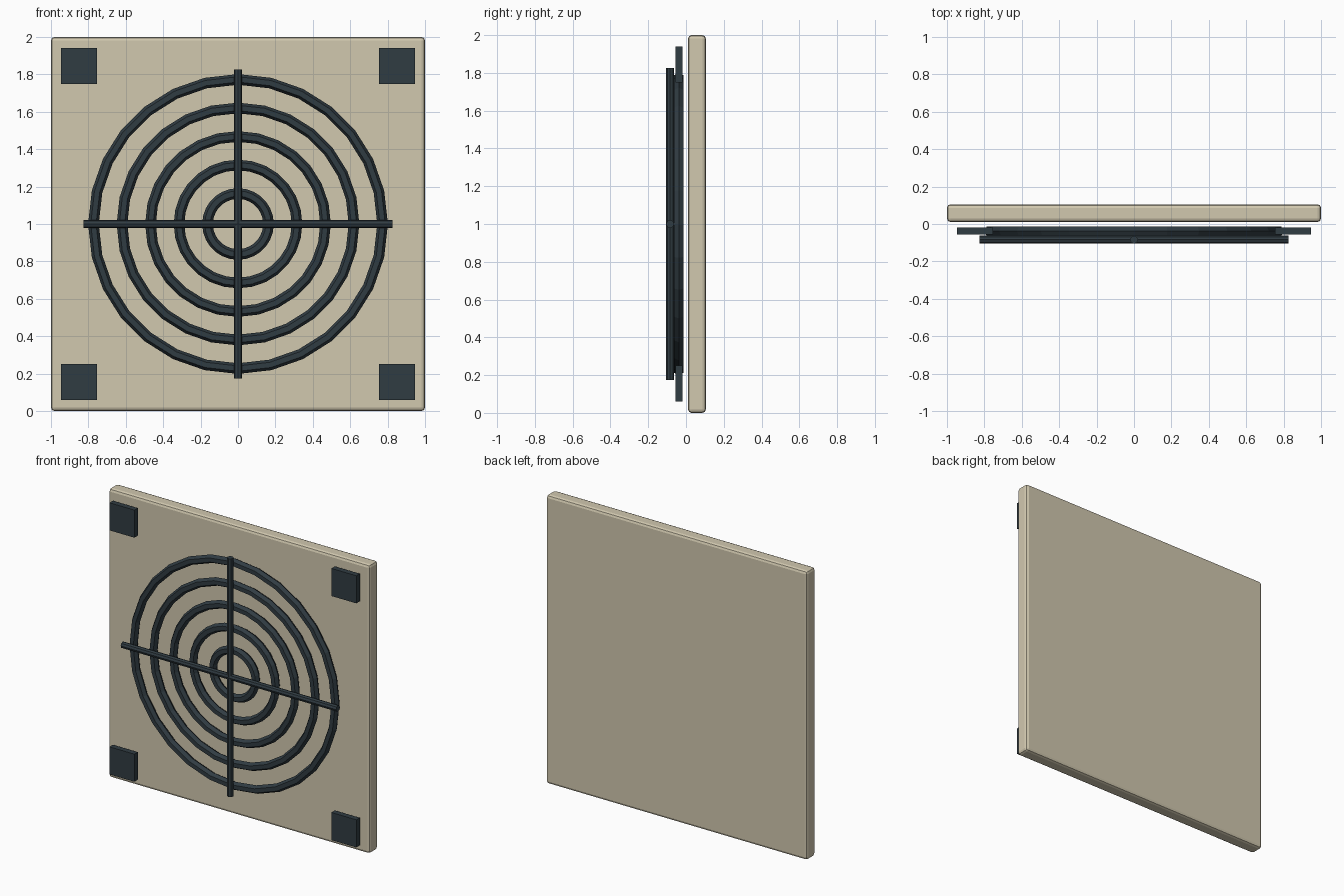
import bpy
from math import pi

if "Cube" in bpy.data.objects:
    bpy.data.objects.remove(bpy.data.objects["Cube"])


def material(name, rgb):
    m = bpy.data.materials.new(name)
    m.diffuse_color = (*rgb, 1)
    m.use_nodes = True
    m.node_tree.nodes["Principled BSDF"].inputs["Base Color"].default_value = m.diffuse_color
    return m


TAN = material("tan_paint", (0.64, 0.58, 0.43))
DARK = material("dark_metal", (0.03, 0.045, 0.055))
MID_Z = 1.0


def finish(name, mat):
    obj = bpy.context.object
    obj.name = name
    obj.data.materials.append(mat)
    return obj


def box(name, loc, size, mat):
    bpy.ops.mesh.primitive_cube_add(size=1, location=loc)
    obj = finish(name, mat)
    obj.scale = size
    bpy.ops.object.transform_apply(location=False, rotation=False, scale=True)
    return obj


# Backing panel with softened edges
panel = box("panel", (0, 0.058, MID_Z), (2, 0.095, 2), TAN)
bevel = panel.modifiers.new("edge_bevel", 'BEVEL')
bevel.width = 0.019
bevel.segments = 2

# Concentric grille rings
for i in range(5):
    bpy.ops.mesh.primitive_torus_add(
        major_radius=0.163 + 0.1525 * i, minor_radius=0.0285,
        major_segments=28, minor_segments=6,
        location=(0, -0.038, MID_Z), rotation=(pi / 2, 0, 0))
    finish(f"grille_ring_{i + 1}", DARK)

# Crossed bars in front of the rings
for name, rot in (("vertical_bar", (0, 0, 0)), ("horizontal_bar", (0, pi / 2, 0))):
    bpy.ops.mesh.primitive_cylinder_add(
        vertices=8, radius=0.0215, depth=1.65,
        location=(0, -0.084, MID_Z), rotation=rot)
    finish(name, DARK)

# Square corner plates
for side, sx in (("left", -1), ("right", 1)):
    for level, sz in (("lower", -1), ("upper", 1)):
        box(f"{level}_{side}_plate", (sx * 0.85, -0.037, MID_Z + sz * 0.845),
            (0.191, 0.038, 0.191), DARK)
